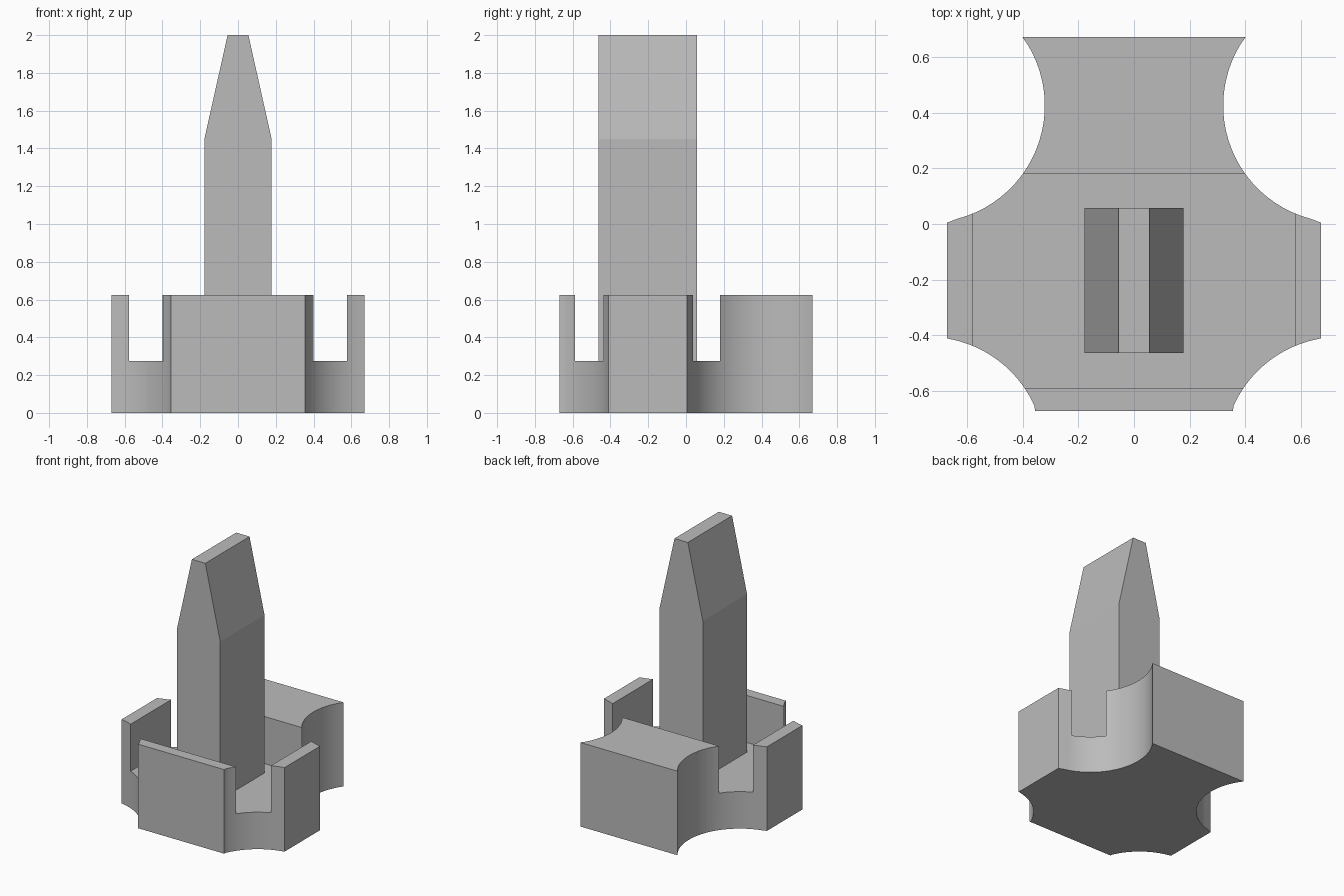
import bpy
import bmesh
from math import atan2, cos, sin, pi

default = bpy.data.objects.get("Cube")
if default:
    bpy.data.objects.remove(default, do_unlink=True)

grey = bpy.data.materials.new("plain_grey")
grey.use_nodes = True
colour = (0.5, 0.5, 0.5, 1)
grey.diffuse_color = colour
grey.node_tree.nodes["Principled BSDF"].inputs["Base Color"].default_value = colour


def prism(name, profile, offset):
    """Extrude a closed 3D profile along an offset."""
    bm = bmesh.new()
    face = bm.faces.new([bm.verts.new(p) for p in profile])
    new = bmesh.ops.extrude_face_region(bm, geom=[face])["geom"]
    verts = [v for v in new if isinstance(v, bmesh.types.BMVert)]
    bmesh.ops.translate(bm, vec=offset, verts=verts)
    bmesh.ops.recalc_face_normals(bm, faces=bm.faces)
    mesh = bpy.data.meshes.new(name)
    bm.to_mesh(mesh)
    bm.free()
    obj = bpy.data.objects.new(name, mesh)
    bpy.context.collection.objects.link(obj)
    mesh.materials.append(grey)
    return obj


def scallop(centre, start, end, steps=24):
    """Concave arc on the +x side between two outline corners."""
    cx, cy = centre
    a = atan2(start[1] - cy, start[0] - cx) % (2 * pi)
    b = atan2(end[1] - cy, end[0] - cx) % (2 * pi)
    r = 0.42
    mid = [(cx + r * cos(a + (b - a) * i / steps),
            cy + r * sin(a + (b - a) * i / steps)) for i in range(1, steps)]
    return [start] + mid + [end]


# Base: mirrored outline with four concave corners
half = (scallop((0.74, -0.825), (0.355, -0.67), (0.67, -0.41))
        + scallop((0.74, 0.425), (0.67, 0.005), (0.4, 0.67)))
outline = half + [(-x, y) for x, y in reversed(half)]
base = prism("base", [(x, y, 0) for x, y in outline], (0, 0, 0.625))

# Rectangular pocket leaving three thin walls and a thick back block
pocket_outline = [(-0.577, -0.588), (0.577, -0.588), (0.577, 0.18), (-0.577, 0.18)]
cutter = prism("pocket_cutter", [(x, y, 0.275) for x, y in pocket_outline], (0, 0, 1))
cutter.hide_render = True
cut = base.modifiers.new("pocket", "BOOLEAN")
cut.operation = "DIFFERENCE"
cut.solver = "EXACT"
cut.object = cutter
bpy.context.view_layer.objects.active = base
base.select_set(True)
bpy.ops.object.modifier_apply(modifier=cut.name)
bpy.data.objects.remove(cutter, do_unlink=True)
bpy.ops.object.shade_smooth_by_angle(angle=pi / 9)

# Tapered upright blade standing on the pocket floor
side = [(0.178, 0.275), (0.178, 1.45), (0.055, 2.0)]
blade_profile = side + [(-x, z) for x, z in reversed(side)]
prism("blade", [(x, -0.463, z) for x, z in blade_profile], (0, 0.52, 0))
